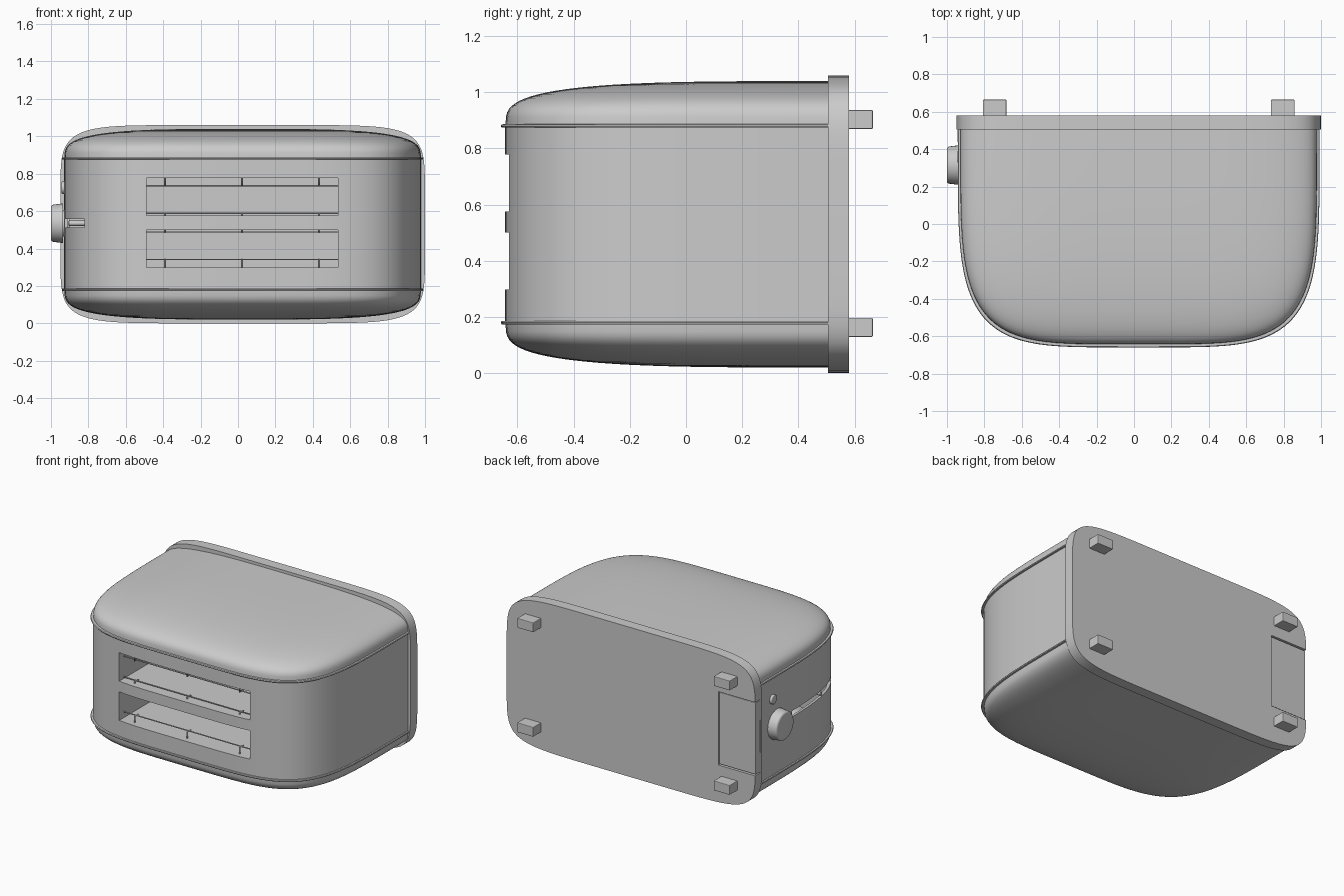
import bpy, bmesh, math
from mathutils import Matrix

if "Cube" in bpy.data.objects:
    bpy.data.objects.remove(bpy.data.objects["Cube"])

CX, CZ, YB = 0.025, 0.53, 0.505      # body centre, height centre, base plane
HW, DEPTH = 0.955, 1.15              # body half width and depth


def finish(name, bm, smooth=True, angle=30):
    bmesh.ops.recalc_face_normals(bm, faces=bm.faces)
    me = bpy.data.meshes.new(name)
    bm.to_mesh(me)
    bm.free()
    ob = bpy.data.objects.new(name, me)
    bpy.context.collection.objects.link(ob)
    if smooth:
        shade(ob, angle)
    return ob


def select(ob):
    bpy.ops.object.select_all(action='DESELECT')
    ob.select_set(True)
    bpy.context.view_layer.objects.active = ob


def shade(ob, angle=30):
    select(ob)
    bpy.ops.object.shade_smooth_by_angle(angle=math.radians(angle))


def power(v, n):
    return math.copysign(abs(v) ** (2 / n), v)


def u_ring(s, z, segs=72, n=4.6):
    """U-shaped outline, open at the base plane, scaled by s."""
    pts = []
    for i in range(segs + 1):
        t = math.pi * i / segs
        pts.append((CX + s * HW * power(math.cos(t), n),
                    YB - s * DEPTH * power(max(math.sin(t), 0), n), z))
    return pts


def loft(name, rings, closed=False):
    bm = bmesh.new()
    rows = [[bm.verts.new(p) for p in r] for r in rings]
    if closed:
        rows.append(rows[0])
    for a, b in zip(rows, rows[1:]):
        for i in range(len(a) - 1):
            bm.faces.new((a[i], a[i + 1], b[i + 1], b[i]))
    bmesh.ops.remove_doubles(bm, verts=bm.verts, dist=0.0002)
    if closed:
        bmesh.ops.holes_fill(bm, edges=[e for e in bm.edges if e.is_boundary], sides=0)
    return finish(name, bm)


def box(name, x0, x1, y0, y1, z0, z1, bevel=0, open_front=False):
    bm = bmesh.new()
    bmesh.ops.create_cube(bm, size=1)
    for v in bm.verts:
        v.co.x = x1 if v.co.x > 0 else x0
        v.co.y = y1 if v.co.y > 0 else y0
        v.co.z = z1 if v.co.z > 0 else z0
    bm.normal_update()
    if bevel:
        bmesh.ops.bevel(bm, geom=bm.edges[:], offset=bevel, segments=2,
                        affect='EDGES', profile=0.5)
    if open_front:
        bmesh.ops.delete(bm, geom=[f for f in bm.faces if f.normal.y < -0.9],
                         context='FACES')
    return finish(name, bm, smooth=False)


def disc_x(name, x_out, x_in, y, z, r_out, r_in, bevel, segs=32):
    """Round part with its axis along x, r_out on the left face."""
    bm = bmesh.new()
    m = Matrix.Translation(((x_out + x_in) / 2, y, z)) @ Matrix.Rotation(math.pi / 2, 4, 'Y')
    bmesh.ops.create_cone(bm, cap_ends=True, segments=segs, radius1=r_out,
                          radius2=r_in, depth=abs(x_out - x_in), matrix=m)
    rim = [e for e in bm.edges if all(abs(v.co.x - x_out) < 1e-4 for v in e.verts)]
    bmesh.ops.bevel(bm, geom=rim, offset=bevel, segments=3, affect='EDGES', profile=0.5)
    return finish(name, bm, angle=40)


def cut(ob, cutter):
    select(ob)
    mod = ob.modifiers.new("cut", 'BOOLEAN')
    mod.object, mod.operation, mod.solver = cutter, 'DIFFERENCE', 'EXACT'
    ob.modifiers.move(len(ob.modifiers) - 1, 0)
    bpy.ops.object.modifier_apply(modifier="cut")
    bpy.data.objects.remove(cutter, do_unlink=True)


def wire(name, pts, r):
    cu = bpy.data.curves.new(name, 'CURVE')
    cu.dimensions = '3D'
    cu.bevel_depth = r
    cu.bevel_resolution = 1
    cu.use_fill_caps = True
    sp = cu.splines.new('POLY')
    sp.points.add(len(pts) - 1)
    for p, c in zip(sp.points, pts):
        p.co = (*c, 1)
    ob = bpy.data.objects.new(name, cu)
    bpy.context.collection.objects.link(ob)


# Wrapped middle panel with real wall thickness
shell = loft("middle_panel", [
    u_ring(1, 0.18), u_ring(1, 0.88), u_ring(0.982, 0.88), u_ring(0.982, 0.18)], closed=True)

# Bread slots, wells and wire guides (second slot mirrored about mid height)
SX0, SX1 = -0.49, 0.535
for side, label in ((1, "upper"), (-1, "lower")):
    def zz(d):
        return CZ + 0.008 + side * d
    lo, hi = sorted((zz(0.038), zz(0.24)))
    cut(shell, box("slot_cutter", SX0, SX1, -0.8, -0.5, lo, hi))
    box(label + "_slot_well", SX0 - 0.002, SX1 + 0.002, -0.63, 0.42,
        lo - 0.002, hi + 0.002, open_front=True)
    for wall, rail in ((0.24, 0.197), (0.038, 0.05)):
        wire(label + "_guide_rail", [(SX0, -0.58, zz(rail)), (SX1, -0.58, zz(rail))], 0.004)
        for x in (-0.39, 0.022, 0.434):
            wire(label + "_guide_hook", [(x, -0.60, zz(wall)), (x, -0.60, zz(rail)),
                                         (x, -0.56, zz(rail))], 0.005)

# Lever groove on the left side
cut(shell, box("groove_cutter", -1.1, -0.7, -0.45, 0.14, 0.513, 0.557))
shade(shell)
disc_x("lever_pin", -0.905, -0.82, -0.22, 0.535, 0.014, 0.014, 0.003, 12)

# Domed side caps and trim beads
for side, label in ((1, "top"), (-1, "bottom")):
    def zs(h):
        return CZ + side * h
    rings = []
    for i in range(25):
        t = math.pi / 2 * i / 24
        rings.append(u_ring(0.998 * power(max(math.cos(t), 0), 3.4),
                            zs(0.35 + 0.16 * power(math.sin(t), 3.4))))
    loft(label + "_side_cap", rings)
    loft(label + "_trim_bead", [
        u_ring(0.985, zs(0.344)), u_ring(1.01, zs(0.345)), u_ring(1.013, zs(0.35)),
        u_ring(1.01, zs(0.356)), u_ring(0.985, zs(0.357))], closed=True)

# Base plate with a recess for the crumb tray
bm = bmesh.new()
ring = [bm.verts.new((CX + 0.975 * power(math.cos(2 * math.pi * i / 96), 7), YB,
                      CZ + 0.53 * power(math.sin(2 * math.pi * i / 96), 7)))
        for i in range(96)]
face = bm.faces.new(ring)
ext = bmesh.ops.extrude_face_region(bm, geom=[face])
for v in ext["geom"]:
    if isinstance(v, bmesh.types.BMVert):
        v.co.y = 0.58
# extrusion keeps the first face as the inner side of the plate
plate = finish("base_plate", bm, smooth=False)
cut(plate, box("tray_cutter", -1.1, -0.66, 0.525, 0.7, 0.27, 0.79))
shade(plate)
box("crumb_tray", -0.948, -0.664, 0.52, 0.573, 0.276, 0.784, 0.003)

# Four feet
for x in (-0.745, 0.795):
    for z in (0.163, 0.903):
        box("foot", x - 0.063, x + 0.063, 0.57, 0.665, z - 0.034, z + 0.034, 0.004)

# Browning dial and button
disc_x("dial", -1.0, -0.935, 0.315, 0.535, 0.098, 0.106, 0.012)
disc_x("dial_spindle", -0.94, -0.90, 0.315, 0.535, 0.07, 0.07, 0.002)
disc_x("button", -0.945, -0.90, 0.36, 0.725, 0.032, 0.034, 0.006, 20)
